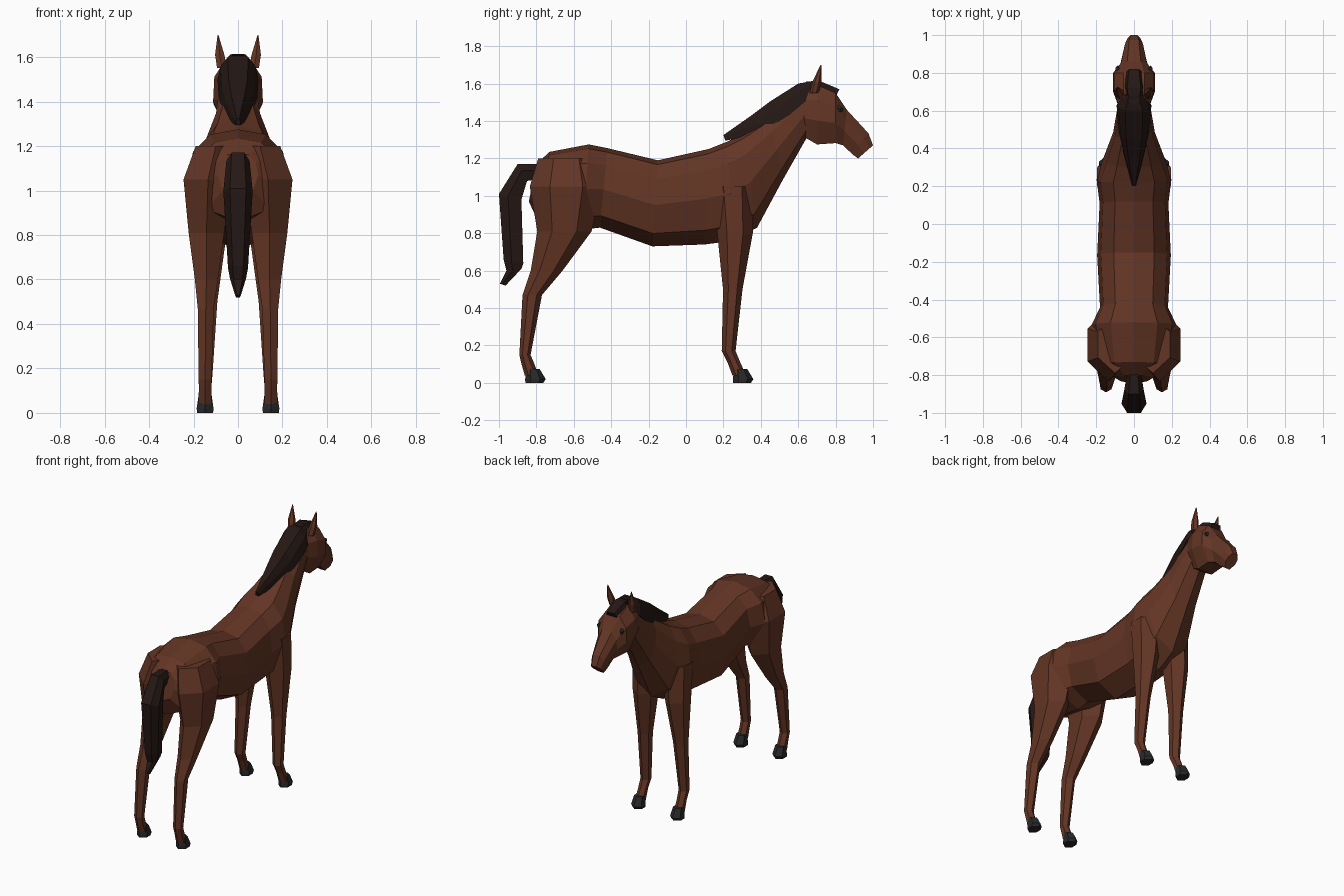
import bpy, bmesh
from mathutils import Vector


def material(name, rgb):
    m = bpy.data.materials.new(name)
    m.diffuse_color = (*rgb, 1)
    return m


coat = material("coat", (0.125, 0.036, 0.018))
hair = material("hair", (0.018, 0.009, 0.007))
horn = material("horn", (0.022, 0.022, 0.022))


def skin(name, rings, mat):
    """Bridge equal-sized point rings and cap both ends."""
    bm = bmesh.new()
    loops = [[bm.verts.new(p) for p in r] for r in rings]
    n = len(loops[0])
    for a, b in zip(loops, loops[1:]):
        for i in range(n):
            j = (i + 1) % n
            bm.faces.new((a[i], a[j], b[j], b[i]))
    bm.faces.new(loops[0])
    bm.faces.new(loops[-1])
    bmesh.ops.recalc_face_normals(bm, faces=bm.faces)
    me = bpy.data.meshes.new(name)
    bm.to_mesh(me)
    bm.free()
    me.materials.append(mat)
    ob = bpy.data.objects.new(name, me)
    bpy.context.collection.objects.link(ob)
    return ob


def spine_loft(name, stations, half, mat):
    """Stations: top y, z, bottom y, z, half width. Half: (across, down) pairs."""
    prof = half + [(-u, t) for u, t in reversed(half) if u > 0]
    rings = []
    for ty, tz, by, bz, w in stations:
        rings.append([Vector((u * w, ty + (by - ty) * t, tz + (bz - tz) * t))
                      for u, t in prof])
    return skin(name, rings, mat)


HEX = [(1, .45), (0, 1), (-1, .45), (-1, -.45), (0, -1), (1, -.45)]


def limb(name, side, stations, mat):
    """Stations: x, y, z, half width, half depth."""
    return skin(name, [[Vector((side * (x + u * w), y + v * d, z)) for u, v in HEX]
                       for x, y, z, w, d in stations], mat)


# trunk and neck
spine_loft("body", [
    (-.80, 1.17, -.84, .97, .09), (-.73, 1.235, -.79, .86, .19),
    (-.52, 1.275, -.55, .82, .225), (-.42, 1.255, -.46, .83, .18),
    (-.15, 1.19, -.18, .73, .195), (.12, 1.25, .10, .74, .182),
    (.22, 1.29, .25, .76, .198), (.30, 1.33, .38, .83, .165),
    (.45, 1.42, .52, 1.09, .11), (.62, 1.56, .645, 1.31, .085),
    (.68, 1.57, .69, 1.31, .085)],
    [(0, 0), (.55, .05), (.9, .22), (1, .52), (.75, .85), (0, 1)], coat)

# head
spine_loft("head", [
    (.62, 1.575, .64, 1.31, .085), (.71, 1.59, .70, 1.275, .112),
    (.80, 1.55, .80, 1.282, .11), (.86, 1.46, .84, 1.27, .072),
    (.975, 1.335, .89, 1.222, .05), (1.0, 1.27, .92, 1.2, .038)],
    [(.5, 0), (.95, .25), (1, .6), (.5, 1)], coat)

# mane and forelock
spine_loft("mane", [
    (.20, 1.325, .21, 1.295, .012), (.35, 1.43, .39, 1.33, .06),
    (.45, 1.505, .50, 1.385, .085), (.60, 1.60, .63, 1.50, .092),
    (.68, 1.615, .69, 1.55, .055)],
    [(.5, 0), (.85, .4), (1, 1)], hair)
spine_loft("forelock", [
    (.64, 1.61, .66, 1.55, .045), (.72, 1.612, .72, 1.56, .06),
    (.82, 1.57, .80, 1.53, .045)],
    [(.6, 0), (1, 1)], hair)

# tail
spine_loft("tail", [
    (-.78, 1.17, -.79, 1.09, .035), (-.90, 1.17, -.85, 1.08, .052),
    (-1.0, 1.01, -.88, .98, .066), (-.975, .66, -.87, .64, .045),
    (-.96, .60, -.88, .61, .036), (-.995, .53, -.965, .52, .012)],
    [(.55, 0), (1, .4), (.7, 1)], hair)

for side, label in ((1, "right"), (-1, "left")):
    # legs
    limb("front_leg_" + label, side, [
        (.105, .25, 1.05, .09, .11), (.122, .262, .80, .07, .095),
        (.135, .25, .50, .042, .052), (.145, .228, .17, .03, .037),
        (.147, .256, .11, .027, .034), (.148, .285, .04, .03, .037)], coat)
    limb("hind_leg_" + label, side, [
        (.10, -.64, 1.20, .09, .15), (.135, -.64, 1.05, .11, .195),
        (.142, -.65, .81, .08, .145), (.142, -.745, .60, .052, .085),
        (.145, -.822, .47, .036, .052), (.148, -.861, .15, .029, .03),
        (.148, -.848, .11, .028, .034), (.148, -.825, .04, .03, .037)], coat)
    # hooves
    for part, y in (("front", .293), ("hind", -.817)):
        limb(f"{part}_hoof_{label}", side, [
            (.148, y, .075, .03, .034), (.148, y + .012, .02, .038, .055),
            (.148, y + .006, 0, .036, .048)], horn)
    # ears
    limb("ear_" + label, side, [
        (.072, .685, 1.55, .022, .025), (.082, .70, 1.61, .021, .024),
        (.09, .722, 1.70, .002, .003)], coat)
    # eyes
    limb("eye_" + label, side, [
        (.086, .822, 1.448, .006, .012), (.088, .815, 1.468, .010, .025),
        (.082, .81, 1.482, .006, .012)], horn)
